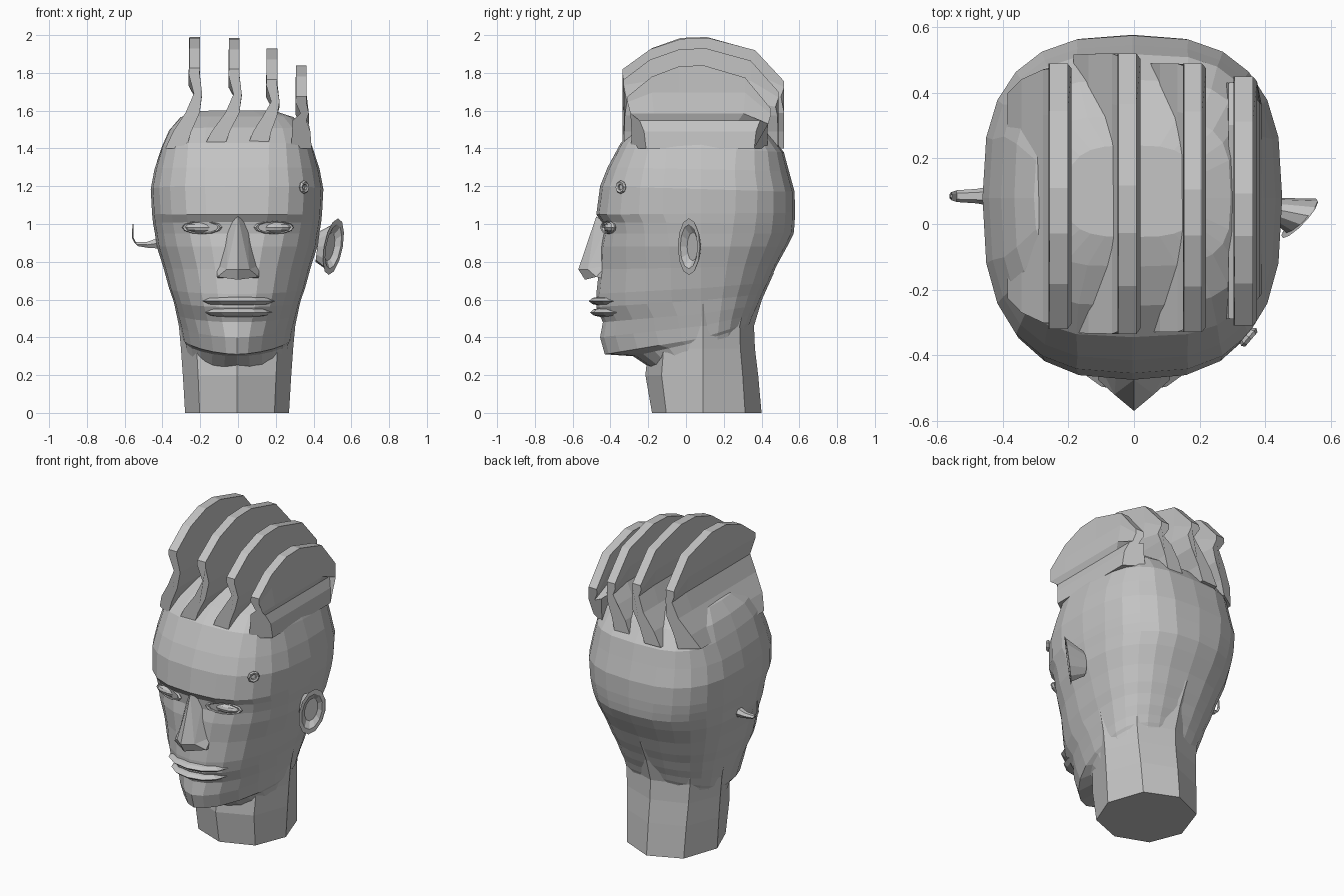
import bpy, bmesh, math
from mathutils import Vector

if "Cube" in bpy.data.objects:
    bpy.data.objects.remove(bpy.data.objects["Cube"])

clay = bpy.data.materials.new("grey clay")
clay.diffuse_color = (0.55, 0.55, 0.55, 1)
clay.use_nodes = True
clay.node_tree.nodes["Principled BSDF"].inputs["Base Color"].default_value = clay.diffuse_color


def make(name, verts, faces):
    me = bpy.data.meshes.new(name)
    me.from_pydata([tuple(v) for v in verts], [], faces)
    bm = bmesh.new()
    bm.from_mesh(me)
    bmesh.ops.recalc_face_normals(bm, faces=bm.faces)
    bm.to_mesh(me)
    bm.free()
    me.materials.append(clay)
    ob = bpy.data.objects.new(name, me)
    bpy.context.collection.objects.link(ob)
    return ob


def loft(name, rings):
    """Skin closed rings of equal size and cap both ends."""
    n = len(rings[0])
    verts = [v for r in rings for v in r]
    faces = [(i * n + j, i * n + (j + 1) % n, (i + 1) * n + (j + 1) % n, (i + 1) * n + j)
             for i in range(len(rings) - 1) for j in range(n)]
    faces += [tuple(range(n)), tuple(range(len(verts) - n, len(verts)))]
    return make(name, verts, faces)


def spow(v, e):
    return math.copysign(abs(v) ** e, v)


def head_ring(zf, yf, zb, yb, w, e, n, back=.8, mid=.08):
    """Superellipse: front height/depth, back height/depth, half width, roundness."""
    out = []
    for j in range(n):
        a = 2 * math.pi * j / n
        k = e if math.cos(a) > 0 else min(e, back)
        x, c = w * spow(math.sin(a), k), spow(math.cos(a), k)
        y = mid + c * ((yf - mid) if c > 0 else (mid - yb))
        out.append((x - 0.005, y, zb + (zf - zb) * (c + 1) / 2))
    return out


def ellipse_ring(c, u, v, n, s=1.0):
    c, u, v = Vector(c), Vector(u), Vector(v)
    return [c + s * (u * math.cos(2 * math.pi * j / n) + v * math.sin(2 * math.pi * j / n))
            for j in range(n)]


# neck: eight-sided column flaring into the skull
loft("neck", [head_ring(z, yf, z, yb, w, .95, 8, .95, .09) for z, yf, yb, w in
              [(0, -.18, .40, .275), (.2, -.215, .382, .287), (.34, -.2, .365, .297),
               (.46, -.2, .36, .308), (.6, -.2, .402, .337), (.74, -.2, .465, .38)]])

# skull and face, from under the jaw to the flattened crown
rows = [
    (.22, -.16, .44, .33, .27, 1.0), (.30, -.28, .46, .335, .28, 1.1),
    (.31, -.43, .48, .345, .29, 1.2), (.40, -.455, .52, .36, .303, 1.15),
    (.48, -.44, .57, .385, .32, 1.05), (.56, -.475, .63, .41, .337, .95),
    (.63, -.475, .69, .44, .36, .93), (.76, -.46, .78, .48, .39, .9),
    (.88, -.455, .88, .535, .425, .85), (.95, -.44, .95, .57, .435, .8),
    (1.01, -.447, 1.0, .575, .445, .78), (1.05, -.475, 1.06, .577, .45, .75),
    (1.20, -.455, 1.17, .575, .457, .73), (1.30, -.415, 1.28, .545, .437, .71),
    (1.43, -.345, 1.38, .518, .40, .63), (1.51, -.25, 1.48, .44, .36, .58),
    (1.57, -.13, 1.56, .33, .30, .58), (1.60, -.04, 1.595, .24, .2, .65)]
loft("head", [head_ring(*r, 24) for r in rows])

# nose: wedge with flared nostrils
make("nose", [(0, -.475, 1.04), (0, -.57, .76), (0, -.535, .705),
              (.11, -.475, .72), (-.11, -.475, .72), (.06, -.52, .76), (-.06, -.52, .76),
              (.11, -.42, .78), (-.11, -.42, .78), (.05, -.42, 1.0), (-.05, -.42, 1.0),
              (.1, -.40, .70), (-.1, -.40, .70)],
     [(0, 1, 5), (0, 6, 1), (0, 5, 9), (0, 10, 6), (9, 5, 7), (10, 8, 6),
      (5, 3, 7), (6, 8, 4), (1, 2, 3, 5), (1, 6, 4, 2), (3, 11, 7), (4, 8, 12),
      (2, 4, 12, 11, 3), (0, 9, 10), (7, 11, 12, 8), (7, 8, 10, 9)])


def finish(name, scale):
    ob = bpy.context.object
    ob.name, ob.scale = name, scale
    ob.data.materials.append(clay)


def blob(name, loc, scale, seg=12, rings=6):
    bpy.ops.mesh.primitive_uv_sphere_add(segments=seg, ring_count=rings, location=loc)
    finish(name, scale)


def hoop(name, loc, rot, scale, major, minor, n=12):
    bpy.ops.mesh.primitive_torus_add(major_segments=n, minor_segments=5, location=loc,
                                     rotation=rot, major_radius=major, minor_radius=minor)
    finish(name, scale)


# lips
blob("upper_lip", (0, -.37, .592), (.2, .145, .032))
blob("lower_lip", (0, -.37, .532), (.18, .138, .032))

# eyes with lids
for side, label in ((-1, "left"), (1, "right")):
    blob(label + "_eye", (side * .19, -.395, .982), (.09, .04, .03))
    hoop(label + "_eyelid", (side * .19, -.412, .982), (math.pi / 2, 0, side * .3),
         (1, .32, 1), .1, .012)


def skull_limit(x):
    """Share of the skull depth left at this distance from the middle."""
    return max(0.05, 1 - min(1, abs(x) / .43) ** 4) ** .25


# crest fins: wavy blades with arched tops
ARCH = [(0, .165), (.17, .06), (.36, .005), (.53, 0), (.82, .065), (1, .23)]
FINS = [(-.23, 1.99, .10, -.32, .49), (-.02, 1.985, .11, -.335, .52),
        (.18, 1.93, .08, -.33, .49), (.335, 1.84, 0, -.31, .45)]
for i, (x, top, flare, y0, y1) in enumerate(FINS):
    drop = (1.99 - top) * .7
    # (offset, half thickness, height) up the blade
    wave = [(-flare, .055, 1.40), (-flare * .65, .048, 1.49),
            (-.01, .037, 1.59 - drop * .4), (.018, .022, 1.69 - drop),
            (-.002, .029, 1.80 - drop), (0, .028, top)]
    rings = []
    for t, d in ARCH:
        y = y0 + (y1 - y0) * t
        ring = []
        for sgn, levels in ((-1, range(6)), (1, range(5, -1, -1))):
            for k in levels:
                dx, h, z = wave[k]
                px = x + dx + sgn * h
                # the root follows the skull, the waist pulls in a little
                tuck = skull_limit(px) if k < 3 else .96 if k == 3 else 1
                if k > 2:
                    z = min(z, top - d - (.08, .03, 0)[k - 3])
                ring.append((px, .09 + (y - .09) * tuck, z))
        rings.append(ring)
    loft("crest_fin_%d" % (i + 1), rings)

# right ear: tilted bowl with a rim
c, u, v = (.505, .015, .88), (.05, .058, 0), (.025, 0, .15)
loft("right_ear", [ellipse_ring((.42, .045, .88), (0, .035, 0), (.01, 0, .08), 12),
                   ellipse_ring((.51, .025, .88), u, v, 12, .9), ellipse_ring(c, u, v, 12),
                   ellipse_ring(c, u, v, 12, .78),
                   ellipse_ring((.485, .035, .88), u, v, 12, .5)])

# left ear: small stub ending in a thin upright hook
loft("left_ear", [ellipse_ring(p, uu, vv, 6) for p, uu, vv in [
    ((-.41, .085, .90), (0, .035, 0), (0, 0, .035)), ((-.48, .085, .89), (0, .022, 0), (0, 0, .018)),
    ((-.54, .085, .893), (0, .018, 0), (-.012, 0, .012)), ((-.558, .085, .93), (0, .012, 0), (-.005, 0, 0)),
    ((-.556, .085, 1.0), (0, .006, 0), (-.003, 0, 0))]])

# little ring on the temple
d = Vector((.7, -.6, 0))
hoop("temple_ring", (.35, -.345, 1.195), d.to_track_quat('Z', 'Y').to_euler(), (1, 1, 1), .025, .011, 8)
